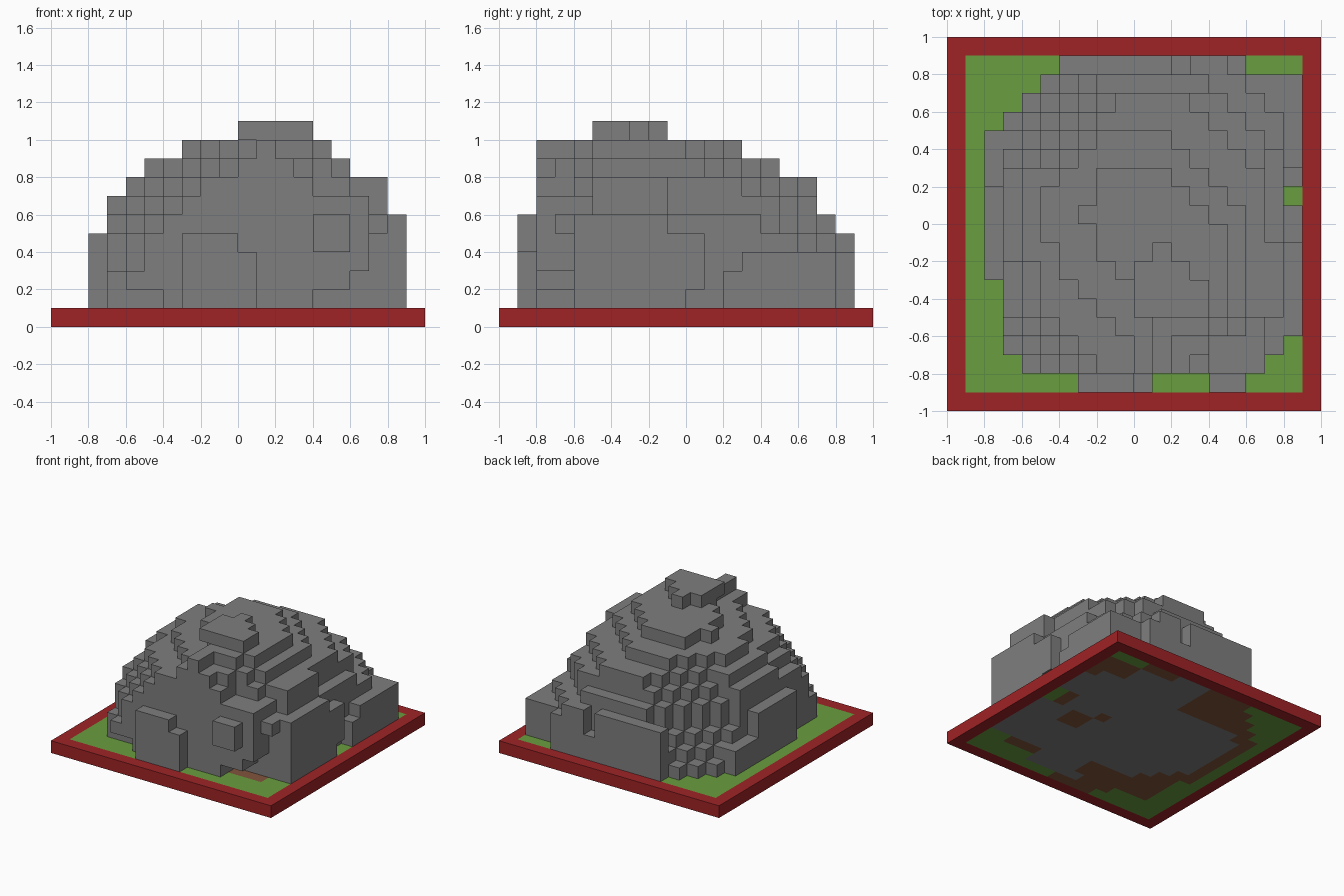
import bpy
import bmesh

cube = bpy.data.objects.get("Cube")
if cube:
    bpy.data.objects.remove(cube, do_unlink=True)

UNIT = 0.1  # size of one block


def material(name, colour):
    mat = bpy.data.materials.new(name)
    mat.use_nodes = True
    mat.diffuse_color = (*colour, 1)
    shader = mat.node_tree.nodes["Principled BSDF"]
    shader.inputs["Base Color"].default_value = (*colour, 1)
    shader.inputs["Roughness"].default_value = 0.9
    return mat


def box(x0, x1, y0, y1, z0, z1):
    """Set of block positions filling a box."""
    return {(x, y, z) for x in range(x0, x1) for y in range(y0, y1) for z in range(z0, z1)}


def terrace(z, x0, x1, y0, y1, sw, se, ne, nw):
    """One block layer: a rectangle with four stepped, cut corners."""
    cells = set()
    for x, y, level in box(x0, x1, y0, y1, z, z + 1):
        west, east = x - x0 + 1, x1 - x
        south, north = y - y0, y1 - y - 1
        if (west + south > sw and east + south > se
                and east + north > ne and west + north > nw):
            cells.add((x, y, level))
    return cells


def build(name, cells, solid, mat):
    """Make a block mesh with only the faces that touch open air."""
    bm = bmesh.new()
    corners = {}

    def corner(point):
        if point not in corners:
            corners[point] = bm.verts.new([c * UNIT for c in point])
        return corners[point]

    for cell in sorted(cells):
        for axis in range(3):
            for side in (0, 1):
                beside = list(cell)
                beside[axis] += 2 * side - 1
                if tuple(beside) in solid:
                    continue
                u, v = (axis + 1) % 3, (axis + 2) % 3
                loop = []
                for du, dv in ((0, 0), (1, 0), (1, 1), (0, 1)):
                    p = list(cell)
                    p[axis] += side
                    p[u] += du
                    p[v] += dv
                    loop.append(corner(tuple(p)))
                bm.faces.new(loop if side else loop[::-1])
    mesh = bpy.data.meshes.new(name)
    bm.to_mesh(mesh)
    bm.free()
    mesh.materials.append(mat)
    obj = bpy.data.objects.new(name, mesh)
    bpy.context.collection.objects.link(obj)
    return obj


# Hill terraces from the ground up: west, east, south, north, corner cuts
TERRACES = [
    (-7, 9, -8, 8, 1, 2, 0, 2),
    (-7, 9, -8, 8, 1, 2, 0, 3),
    (-7, 9, -8, 8, 2, 2, 0, 4),
    (-7, 8, -8, 8, 2, 1, 2, 5),
    (-7, 8, -8, 8, 3, 1, 4, 5),
    (-6, 7, -8, 7, 3, 0, 2, 4),
    (-5, 7, -8, 7, 3, 3, 4, 4),
    (-4, 6, -8, 5, 5, 3, 4, 2),
    (-2, 5, -5, 3, 3, 0, 3, 0),
    (0, 4, -5, -1, 0, 0, 2, 1),
]
hill = set()
for level, outline in enumerate(TERRACES, start=1):
    hill |= terrace(level, *outline)

# West side: long slab, low step and ledges higher up
hill |= box(-8, -7, -3, 2, 1, 5) | box(-8, -7, 2, 5, 1, 3)
hill |= box(-7, -6, -2, 3, 6, 7) | box(-6, -5, -2, 3, 7, 8)
hill |= box(-5, -4, -1, 2, 8, 9) | box(-3, -2, 0, 1, 9, 10)

# Cliff outcrops and the narrow spur at the top of the cliff
hill |= box(-3, 0, -9, -8, 1, 5) | box(0, 1, -9, -8, 1, 4)
hill |= box(4, 6, -9, -8, 4, 6)
hill |= box(0, 3, -8, -7, 8, 9)
hill |= box(1, 4, -6, -5, 9, 10) | box(1, 2, -8, -6, 9, 10)

# East and north outcrops
hill |= box(8, 9, -6, -1, 4, 6) | box(8, 9, -1, 1, 4, 5)
hill |= box(7, 8, -5, -1, 6, 8)
hill |= box(-4, 2, 8, 9, 1, 5) | box(2, 3, 8, 9, 1, 3)
hill |= box(3, 5, 8, 9, 1, 5) | box(5, 6, 8, 9, 1, 4)

# Hollows at the foot and shoulder of the cliff, and a gap in the east side
hill -= box(4, 6, -8, -6, 1, 2) | box(6, 7, -8, -6, 1, 3)
hill -= box(7, 8, -8, -6, 1, 5) | box(-6, -4, -8, -7, 1, 2)
hill -= box(4, 8, -8, -6, 7, 10) | box(3, 4, -8, -7, 8, 10)
hill -= box(8, 9, 1, 2, 1, 5) | box(8, 9, 2, 3, 3, 5) | box(8, 9, 0, 1, 1, 2)

# Base plate: border, grass, and the soil and rock under the hill
plate = box(-10, 10, -10, 10, 0, 1)
ground = box(-9, 9, -9, 9, 0, 1)
covered = {(x, y, 0) for x, y, z in hill if z == 1}
covered |= box(4, 7, -7, -6, 0, 1)
bedrock = covered & terrace(0, -7, 9, -8, 9, 6, 2, 4, 5)
bedrock -= box(-7, 0, 5, 9, 0, 1) | box(-3, 0, -7, -5, 0, 1)
bedrock -= box(4, 6, -2, 0, 0, 1) | box(3, 4, 0, 1, 0, 1)
bedrock -= box(4, 8, -7, -6, 0, 1) | box(7, 9, 0, 2, 0, 1)
bedrock -= box(3, 6, 8, 9, 0, 1) | box(6, 9, 6, 8, 0, 1)
soil = covered - bedrock
solid = plate | hill

build("border", plate - ground, solid, material("brick red", (0.345, 0.017, 0.019)))
build("grass", ground - covered, solid, material("grass green", (0.142, 0.345, 0.05)))
build("soil", soil, solid, material("soil brown", (0.22, 0.09, 0.045)))
build("rock_hill", hill | bedrock, solid, material("stone grey", (0.21, 0.21, 0.21)))
